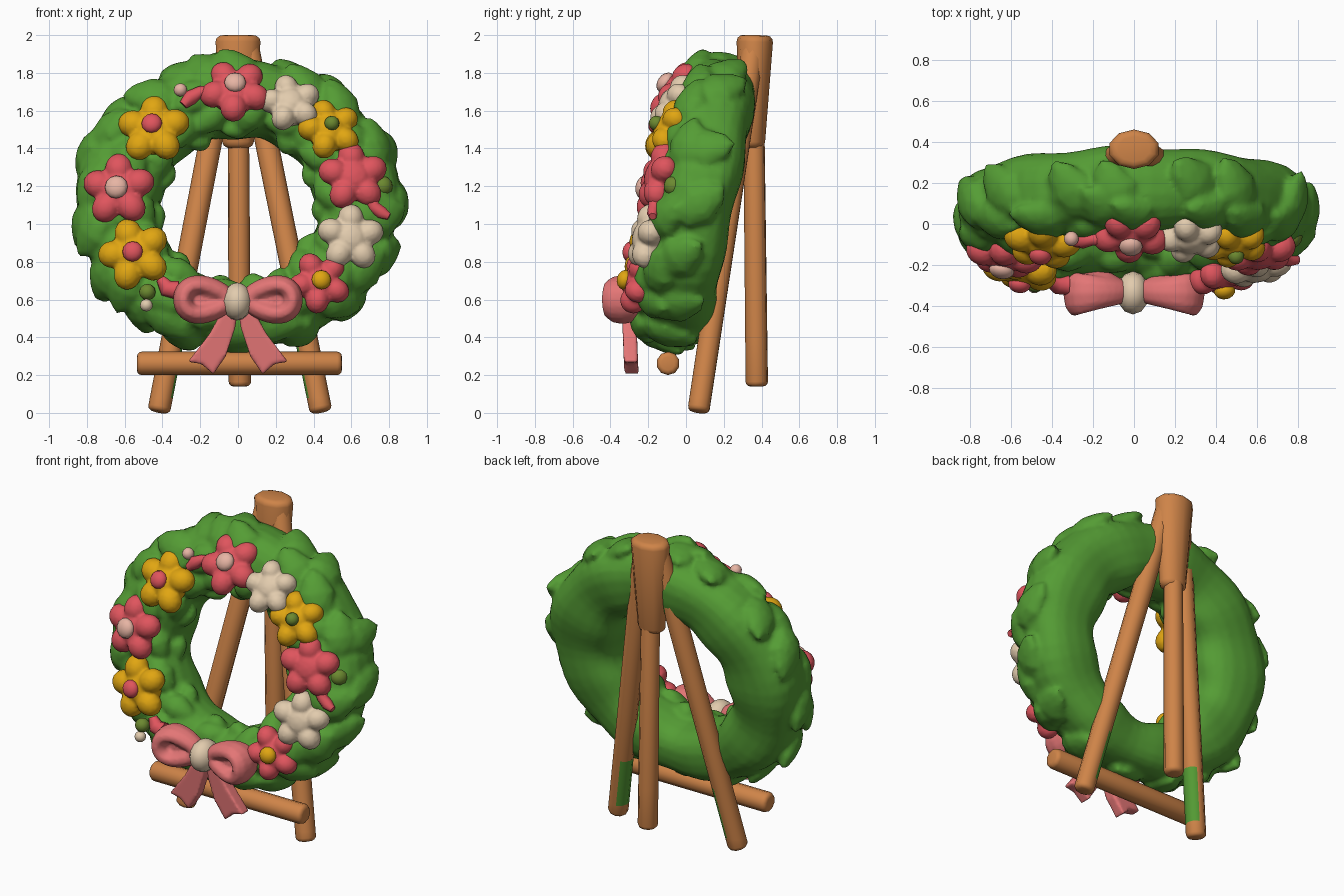
import bpy, bmesh, math, random
from mathutils import Matrix, Vector

cube = bpy.data.objects.get("Cube")
if cube:
    bpy.data.objects.remove(cube, do_unlink=True)
random.seed(4)
TILT = 0.2
WREATH = Matrix.Translation((0, 0.08, 1.1)) @ Matrix.Rotation(math.pi / 2 - TILT, 4, 'X')


def material(name, r, g, b):
    m = bpy.data.materials.new(name)
    m.use_nodes = True
    m.diffuse_color = (r, g, b, 1)
    m.node_tree.nodes["Principled BSDF"].inputs["Base Color"].default_value = (r, g, b, 1)
    return m


GREEN = material("leaf green", 0.09, 0.335, 0.035)
WOOD = material("warm wood", 0.62, 0.23, 0.065)
ROSE = material("rose pink", 0.74, 0.09, 0.11)
GOLD = material("golden yellow", 0.75, 0.38, 0.006)
CREAM = material("cream", 0.76, 0.60, 0.42)
RIBBON = material("ribbon pink", 0.77, 0.18, 0.18)
BLUSH = material("blush", 0.80, 0.46, 0.37)
MOSS = material("moss", 0.15, 0.25, 0.03)


def finish(bm, name, mat, voxel=0, angle=50):
    """Make the object; a voxel size fuses its pieces into one soft skin."""
    bmesh.ops.recalc_face_normals(bm, faces=bm.faces)
    me = bpy.data.meshes.new(name)
    bm.to_mesh(me)
    bm.free()
    ob = bpy.data.objects.new(name, me)
    bpy.context.collection.objects.link(ob)
    me.materials.append(mat)
    bpy.ops.object.select_all(action='DESELECT')
    ob.select_set(True)
    bpy.context.view_layer.objects.active = ob
    bpy.ops.object.shade_smooth_by_angle(angle=math.radians(angle))
    if voxel:
        fuse = ob.modifiers.new("fuse", 'REMESH')
        fuse.mode, fuse.voxel_size, fuse.use_smooth_shade = 'VOXEL', voxel, True
        soften = ob.modifiers.new("soften", 'SMOOTH')
        soften.factor, soften.iterations = 0.5, 2
    return ob


def blob(bm, matrix, size, u=12, v=8):
    bmesh.ops.create_uvsphere(bm, u_segments=u, v_segments=v, radius=1,
                              matrix=matrix @ Matrix.Diagonal((*size, 1)))


def frame(pos, x_axis, z_axis):
    """Matrix at pos with the given x direction and approximate z direction."""
    x = Vector(x_axis).normalized()
    y = Vector(z_axis).cross(x).normalized()
    m = Matrix((x, y, x.cross(y))).transposed().to_4x4()
    m.translation = pos
    return m


def post(name, a, b, r0, r1, rim=0.025):
    """Round-edged wooden pole from a to b."""
    a, b = Vector(a), Vector(b)
    bm = bmesh.new()
    rot = (b - a).to_track_quat('Z', 'Y').to_matrix().to_4x4()
    bmesh.ops.create_cone(bm, cap_ends=True, segments=10, radius1=r0, radius2=r1,
                          depth=(b - a).length, matrix=Matrix.Translation((a + b) / 2) @ rot)
    rims = [e for e in bm.edges if any(len(f.verts) > 4 for f in e.link_faces)]
    bmesh.ops.bevel(bm, geom=rims, offset=rim, segments=3, profile=0.5, affect='EDGES')
    for z in (0.08, 0.4):
        bmesh.ops.bisect_plane(bm, geom=bm.verts[:] + bm.edges[:] + bm.faces[:],
                               plane_co=(0, 0, z), plane_no=(0, 0, 1))
    return finish(bm, name, WOOD)


def tube(name, points, radii, mat):
    """Soft tapering stem through points."""
    cu = bpy.data.curves.new(name, 'CURVE')
    cu.dimensions, cu.bevel_depth, cu.bevel_resolution, cu.use_fill_caps = '3D', 1, 2, True
    sp = cu.splines.new('POLY')
    sp.points.add(len(points) - 1)
    for p, co, r in zip(sp.points, points, radii):
        p.co, p.radius = (*co, 1), r
    ob = bpy.data.objects.new(name, cu)
    bpy.context.collection.objects.link(ob)
    cu.materials.append(mat)


# Easel; the front legs carry a green tint low on their inner back side
for side, x in (("left", 1), ("right", -1)):
    leg = post(side + "_front_leg", (x * 0.43 + 0.01, 0.065, 0.005), (x * 0.045, 0.36, 1.96), 0.06, 0.062)
    leg.data.materials.append(GREEN)
    for f in leg.data.polygons:
        if 0.08 < f.center.z < 0.4 and f.normal.dot(Vector((-x, 0.45, 0))) > 0.75:
            f.material_index = 1
post("back_leg", (0.01, 0.375, 0.14), (0, 0.355, 1.9), 0.06, 0.056)
cap = post("easel_cap", (0, 0.35, 1.4), (0, 0.365, 2.0), 0.066, 0.098, 0.035)
cap.data.transform(Matrix.Diagonal((1.3, 1, 1, 1)))
post("crossbar", (-0.535, -0.095, 0.262), (0.55, -0.095, 0.262), 0.062, 0.062)


# Wreath: a boxy, flat-backed tube swept round a ring
def ring_point(a, phi, puff=0.0):
    c, s = math.cos(phi), math.sin(phi)
    c, s = [math.copysign(abs(k) ** 0.8, k) for k in (c, s)]
    lump = 1 + 0.05 * math.sin(9 * a + 1.5 * math.sin(phi)) + 0.02 * math.sin(5 * a)
    wide, high = math.cos(2 * a), math.sin(a)
    r = 0.61 + 0.024 * wide - 0.015 * high + (0.2 + 0.02 * wide + 0.018 * high + puff) * lump * c
    depth = 0.215 if s > 0 else 0.175
    return Vector((r * math.cos(a), r * math.sin(a), (depth + puff) * lump * s))


bm = bmesh.new()
NA, NP = 60, 20
grid = [[bm.verts.new(ring_point(math.tau * i / NA, math.tau * j / NP)) for j in range(NP)]
        for i in range(NA)]
for i in range(NA):
    for j in range(NP):
        n, k = (i + 1) % NA, (j + 1) % NP
        bm.faces.new((grid[i][j], grid[n][j], grid[n][k], grid[i][k]))

# Plump pointed leaves on the front half, fused into the wreath
for phi, count, length, lean in ((0.15, 16, 0.17, 0.9), (0.8, 16, 0.16, 0.6),
                                 (1.5, 15, 0.14, -0.5), (2.2, 14, 0.12, -0.7),
                                 (2.8, 11, 0.09, 0.3)):
    for i in range(count):
        a = math.tau * (i + random.uniform(-0.25, 0.25) + phi) / count
        ph = phi + random.uniform(-0.15, 0.15)
        radial = Vector((math.cos(a), math.sin(a), 0))
        normal = radial * math.cos(ph) + Vector((0, 0, math.sin(ph)))
        around = Vector((-math.sin(a), math.cos(a), 0))
        spin = lean + random.uniform(-0.5, 0.5)
        direction = (around * math.cos(spin) - normal.cross(around) * math.sin(spin)
                     + normal * random.uniform(0.05, 0.35))
        leaf = bmesh.ops.create_uvsphere(bm, u_segments=8, v_segments=6, radius=1)["verts"]
        m = (frame(ring_point(a, ph, -0.02), direction, normal)
             @ Matrix.Diagonal((length, length * 0.7, 0.072, 1)))
        for v in leaf:
            taper = 1 - 0.35 * max(v.co.x, 0)
            v.co = m @ Vector((v.co.x, v.co.y * taper, v.co.z * taper))
bm.transform(WREATH)
finish(bm, "leafy_wreath", GREEN, 0.016)


def on_wreath(x, z, d):
    """Wreath-space point seen at front position x, z and standing d forward."""
    return Vector((x, (z - 1.1 - d * math.sin(TILT)) / math.cos(TILT), d))


# Flowers: five broad drooping petals, most with a round centre
def flower(name, x, z, size, petal_mat, spin, centre_mat=None, centre_size=0.055):
    pos = on_wreath(x, z, 0.27)
    normal = Vector((pos.x * 0.3, max(pos.y, 0) * 0.8, 1)).normalized()
    up = Vector((0, 1, 0)) - normal * normal.y
    base = WREATH @ frame(pos, up, normal)
    bm = bmesh.new()
    for i in range(5):
        turn = Matrix.Rotation(spin + math.tau * i / 5, 4, 'Z')
        droop = Matrix.Translation((size * 0.65, 0, -0.02)) @ Matrix.Rotation(0.2, 4, 'Y')
        blob(bm, base @ turn @ droop, (size * 0.47, size * 0.42, 0.07))
    blob(bm, base @ Matrix.Translation((0, 0, -0.05)), (size * 0.72, size * 0.72, 0.105))
    finish(bm, name + "_petals", petal_mat, 0.011)
    if centre_mat:
        bm = bmesh.new()
        blob(bm, base @ Matrix.Translation((0, 0, 0.05)), (centre_size, centre_size, 0.04))
        finish(bm, name + "_centre", centre_mat)


flower("top_rose_flower", -0.015, 1.72, 0.172, ROSE, 0.55, BLUSH, 0.058)
flower("top_cream_flower", 0.28, 1.65, 0.152, CREAM, 0.2)
flower("upper_left_gold_flower", 0.49, 1.51, 0.156, GOLD, 0.3, MOSS, 0.04)
flower("left_rose_flower", 0.615, 1.255, 0.172, ROSE, 0.1)
flower("left_cream_flower", 0.6, 0.93, 0.165, CREAM, 0.0)
flower("lower_left_rose_flower", 0.435, 0.695, 0.152, ROSE, 0.5, GOLD, 0.052)
flower("lower_right_gold_flower", -0.55, 0.845, 0.178, GOLD, 0.3, ROSE, 0.055)
flower("right_rose_flower", -0.635, 1.185, 0.178, ROSE, 0.0, BLUSH, 0.062)
flower("upper_right_gold_flower", -0.45, 1.51, 0.178, GOLD, 0.0, ROSE, 0.055)


# Sprigs and buds between the flowers
def sprig(name, path, radii, mat, d=0.27):
    tube(name, [WREATH @ on_wreath(x, z, d) for x, z in path], radii, mat)


def bud(name, x, z, size, mat, d=0.27):
    bm = bmesh.new()
    blob(bm, WREATH @ Matrix.Translation(on_wreath(x, z, d)), (size,) * 3)
    finish(bm, name, mat)


sprig("top_sprig", ((-0.13, 1.7), (-0.2, 1.7), (-0.25, 1.67), (-0.29, 1.63)),
      (0.035, 0.03, 0.04, 0.025), ROSE)
bud("top_bud", -0.305, 1.71, 0.036, BLUSH)
sprig("left_sprig", ((0.68, 1.18), (0.72, 1.09), (0.76, 1.06), (0.8, 1.04)),
      (0.05, 0.035, 0.035, 0.02), ROSE, 0.24)
bud("left_moss_bud", 0.765, 1.2, 0.055, MOSS, 0.16)
sprig("bow_side_sprig", ((-0.32, 0.65), (-0.38, 0.66), (-0.41, 0.71)), (0.05, 0.045, 0.025), ROSE, 0.28)
bud("moss_bud", -0.48, 0.64, 0.044, MOSS)
bud("cream_bud", -0.485, 0.57, 0.034, CREAM)

# Bow: two puffy hollow loops, forked tails and a knot
for side, s in (("left", 1), ("right", -1)):
    bm = bmesh.new()
    n, k = 24, 10
    rows = []
    for i in range(n):
        a = math.tau * i / n
        out = (1 + math.cos(a)) / 2
        centre = Vector((0.175 + 0.115 * math.cos(a), -0.33 - 0.01 * out,
                         0.6 + (0.045 + 0.055 * out) * math.sin(a)))
        radial = Vector((math.cos(a), 0, math.sin(a)))
        rows.append([bm.verts.new(centre + radial * (0.055 * math.cos(math.tau * j / k))
                                  + Vector((0, (0.06 + 0.05 * out) * math.sin(math.tau * j / k), 0)))
                     for j in range(k)])
    for i in range(n):
        for j in range(k):
            m, q = (i + 1) % n, (j + 1) % k
            bm.faces.new((rows[i][j], rows[m][j], rows[m][q], rows[i][q]))
    blob(bm, Matrix.Translation((0.18, -0.3, 0.6)), (0.13, 0.075, 0.09))
    bm.transform(Matrix.Diagonal((s, 1, 1, 1)))
    finish(bm, side + "_bow_loop", RIBBON, 0.012)

    bm = bmesh.new()
    outline = ((0.0, 0.55), (0.09, 0.53), (0.15, 0.42), (0.265, 0.27), (0.195, 0.26),
               (0.13, 0.205), (0.065, 0.3), (0.015, 0.45))
    face = bm.faces.new([bm.verts.new((x * s, -0.34 + (0.55 - z) * 0.04, z)) for x, z in outline])
    moved = bmesh.ops.extrude_face_region(bm, geom=[face])["geom"]
    bmesh.ops.translate(bm, vec=(0, 0.075, 0), verts=[g for g in moved if isinstance(g, bmesh.types.BMVert)])
    finish(bm, side + "_bow_tail", RIBBON, 0.011)

bm = bmesh.new()
blob(bm, Matrix.Translation((-0.005, -0.335, 0.59)), (0.08, 0.105, 0.1))
finish(bm, "bow_knot", CREAM)
